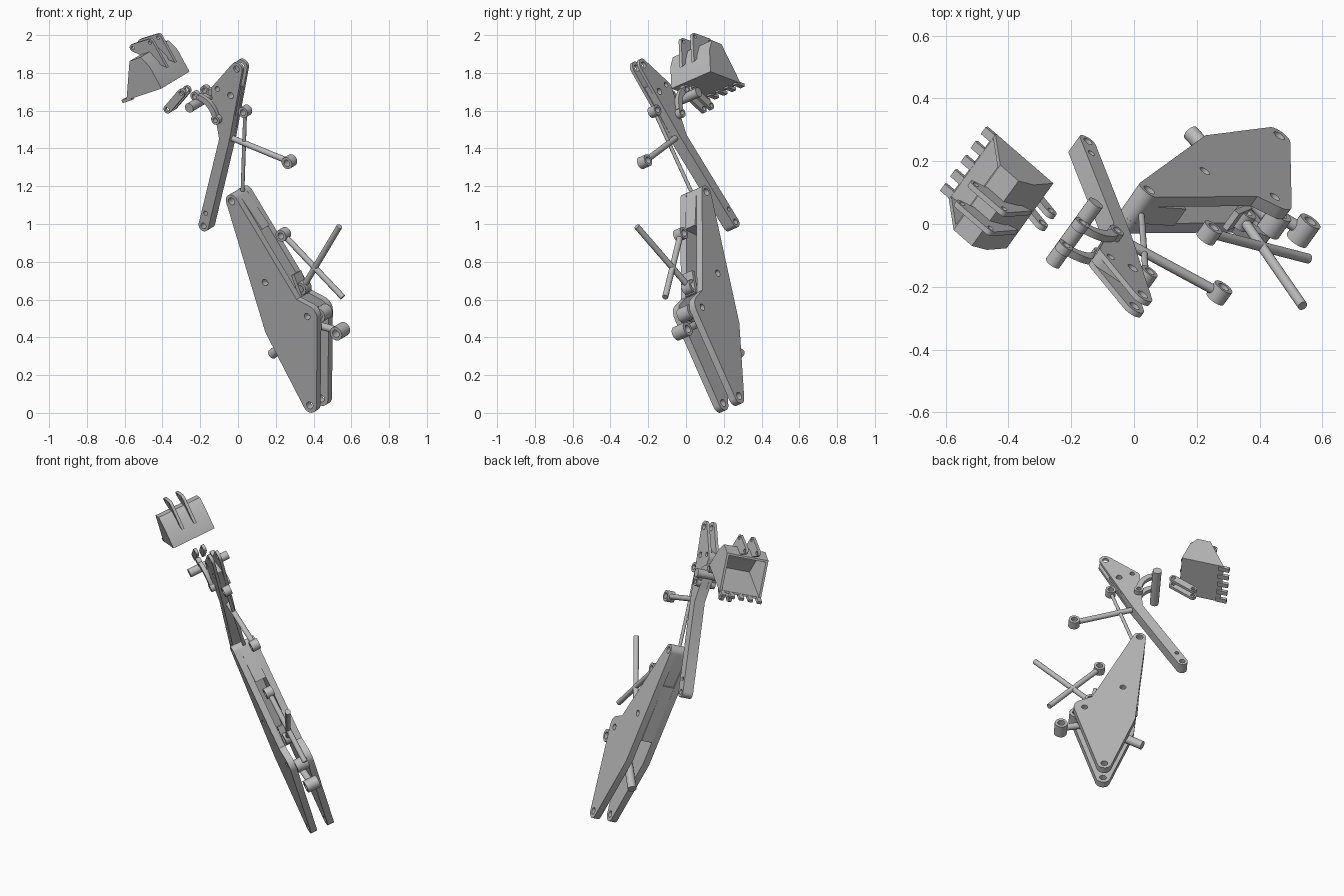
import bpy
import bmesh
import math
from mathutils import Vector, Matrix

if "Cube" in bpy.data.objects:
    bpy.data.objects.remove(bpy.data.objects["Cube"], do_unlink=True)

# Shared frame: every pin of the exploded arm runs along one tilted axis
PIN = Vector((0.55, 0.765, 0.333)).normalized()
UP = (Vector((0, 0, 1)) - PIN.z * PIN).normalized()
SIDE = PIN.cross(UP)
MID = 0.425
FRAME = Matrix.Translation(PIN * MID) @ Matrix((SIDE, UP, -PIN)).transposed().to_4x4()

steel = bpy.data.materials.new("steel_grey")
steel.use_nodes = True
GREY = (0.5, 0.5, 0.5, 1)
steel.diffuse_color = GREY
steel.node_tree.nodes["Principled BSDF"].inputs["Base Color"].default_value = GREY


def at(x, z, w=0.0):
    """In-plane position of the point seen at (x, z) on the layer w."""
    y = (MID - w - PIN.x * x - PIN.z * z) / PIN.y
    p = Vector((x, y, z))
    return Vector((SIDE.dot(p), UP.dot(p)))


def add_mesh(name, mesh):
    bm = bmesh.new()
    bm.from_mesh(mesh)
    bmesh.ops.remove_doubles(bm, verts=bm.verts, dist=1e-5)
    bmesh.ops.recalc_face_normals(bm, faces=bm.faces)
    bm.to_mesh(mesh)
    bm.free()
    mesh.name = name
    mesh.materials.clear()
    mesh.materials.append(steel)
    ob = bpy.data.objects.new(name, mesh)
    ob.matrix_world = FRAME
    bpy.context.collection.objects.link(ob)
    bpy.ops.object.select_all(action="DESELECT")
    ob.select_set(True)
    bpy.context.view_layer.objects.active = ob
    bpy.ops.object.shade_smooth_by_angle(angle=math.radians(35))
    return ob


def circle(c, r, n=24):
    return [c + r * Vector((math.cos(i * math.tau / n), math.sin(i * math.tau / n))) for i in range(n)]


def belt(nodes):
    """Counter-clockwise outline running tangentially round (centre, radius) nodes."""
    out, k = [], len(nodes)

    def normal(a, b):
        d = b[0] - a[0]
        return math.atan2(d.y, d.x) - math.acos(max(-1, min(1, (a[1] - b[1]) / d.length)))
    for i, (c, r) in enumerate(nodes):
        if r == 0:
            out.append(c)
            continue
        a0 = normal(nodes[i - 1], nodes[i])
        turn = (normal(nodes[i], nodes[(i + 1) % k]) - a0) % math.tau
        n = max(2, int(turn / 0.2))
        out += [c + r * Vector((math.cos(a0 + turn * j / n), math.sin(a0 + turn * j / n))) for j in range(n + 1)]
    return out


def slab(name, outline, w, thick, holes=()):
    """Flat outline with round holes, extruded along the pin axis."""
    cu = bpy.data.curves.new(name, "CURVE")
    cu.dimensions, cu.fill_mode, cu.extrude = "2D", "BOTH", thick / 2
    for loop in [outline] + [circle(c, r) for c, r in holes]:
        sp = cu.splines.new("POLY")
        sp.points.add(len(loop) - 1)
        for pt, p in zip(sp.points, loop):
            pt.co = (p.x, p.y, 0, 1)
        sp.use_cyclic_u = True
    tmp = bpy.data.objects.new("tmp", cu)
    bpy.context.collection.objects.link(tmp)
    deps = bpy.context.evaluated_depsgraph_get()
    mesh = bpy.data.meshes.new_from_object(tmp.evaluated_get(deps))
    bpy.data.objects.remove(tmp, do_unlink=True)
    mesh.transform(Matrix.Translation((0, 0, w)))
    return add_mesh(name, mesh)


def ribbon(path, width):
    """Closed outline of a strip that follows a path."""
    left, right = [], []
    for i, p in enumerate(path):
        d = (path[min(i + 1, len(path) - 1)] - path[max(i - 1, 0)]).normalized()
        s = Vector((-d.y, d.x)) * width / 2
        left.append(p + s)
        right.append(p - s)
    return right + left[::-1]


def tube(name, a, b, r):
    bm = bmesh.new()
    d = b - a
    m = Matrix.Translation((a + b) / 2) @ d.to_track_quat("Z", "Y").to_matrix().to_4x4()
    bmesh.ops.create_cone(bm, cap_ends=True, segments=20, radius1=r, radius2=r, depth=d.length, matrix=m)
    mesh = bpy.data.meshes.new(name)
    bm.to_mesh(mesh)
    bm.free()
    return add_mesh(name, mesh)


def ram(name, eye, end, r, eye_r, eye_len):
    """Hydraulic rod with a pin eye at one end."""
    a, b = at(*eye), at(*end)
    slab(name + "_eye", circle(a, eye_r), 0, eye_len, [(a, eye_r * 0.55)])
    start = a + (b - a).normalized() * eye_r * 0.8
    tube(name + "_rod", start.to_3d(), b.to_3d(), r)


# Boom: two side plates, read on the near plate layer
W = 0.055
NEAR = 0.075
foot, hump, notch, head, knee = [at(x, z, NEAR) for x, z in
                                 ((0.38, 0.04), (0.366, 0.51), (0.31, 0.60), (-0.034, 1.12), (0.145, 0.426))]
mid_hole = at(0.143, 0.69, NEAR)
boom = belt([(foot, 0.042), (hump, 0.064), (notch, 0), (head, 0.037), (knee, 0)])
pins = [(foot, 0.02), (hump, 0.018), (head, 0.02), (mid_hole, 0.018)]
for side, s in (("near", 1), ("far", -1)):
    slab(f"boom_plate_{side}", boom, s * W, 0.04, pins)

# Boom webs: solid head, floor under the top pocket, rear wall, lower bridge
top_edge = [head + (notch - head).normalized() * t + Vector((0.034, 0.014)) for t in (0, 0.21, 0.5, 0.64)]
top_edge[3] = notch
rear = [head.lerp(knee, t) + Vector((-0.02, 0)) * (1 - t) for t in (0.05, 0.3, 0.8)]
gap = 2 * W - 0.04
slab("boom_head_block", belt([(head, 0.036), (rear[1], 0), (top_edge[1], 0)]), 0, gap, [(head, 0.02)])
slab("boom_rear_wall", ribbon([rear[1], rear[2]], 0.02), 0, gap)
slab("boom_bridge", ribbon([top_edge[2], top_edge[3]], 0.02), 0, gap)

# Boom lift ram through the fork and its separate rod
ram("lift_barrel", (0.447, 0.527), (0.18, 0.31), 0.026, 0.04, 0.075)
ram("lift_piston", (0.54, 0.432), (0.40, 0.472), 0.02, 0.038, 0.08)
# Loose rams
ram("stick_barrel", (0.24, 0.945), (0.555, 0.612), 0.016, 0.033, 0.05)
ram("stick_piston", (0.345, 0.665), (0.537, 0.987), 0.016, 0.035, 0.055)
ram("bucket_barrel", (0.272, 1.33), (-0.04, 1.458), 0.016, 0.033, 0.05)
ram("bucket_piston", (0.038, 1.597), (0.024, 1.175), 0.01, 0.03, 0.045)

# Stick: forked side plates with a solid core
NEAR = 0.033
tip, ear, elbow, base, base2, front = [at(x, z, NEAR) for x, z in
                                       ((-0.008, 1.82), (-0.115, 1.70), (-0.10, 1.45),
                                        (-0.183, 0.99), (-0.172, 1.057), (-0.045, 1.447))]
pivot = at(-0.04, 1.68, NEAR)
ear_hole = at(-0.11, 1.715, NEAR)
stick = belt([(base, 0.031), (front, 0), (tip, 0.036), (ear, 0.035), (elbow, 0)])
stick_holes = [(base, 0.016), (base2, 0.012), (pivot, 0.018), (ear_hole, 0.014), (tip, 0.018)]
for side, s in (("near", 1), ("far", -1)):
    slab(f"stick_plate_{side}", stick, s * 0.024, 0.018, stick_holes)
core = belt([(base, 0.031), (front, 0), (front.lerp(tip, 0.72) + Vector((0.02, 0)), 0),
             (ear, 0.034), (elbow, 0)])
slab("stick_core", core, 0, 0.031, stick_holes[:4])

# Curved tipping arms with their cross pin
a, b = at(-0.197, 1.695), at(-0.087, 1.57)
bulge = (a + b) / 2 + Vector((0.045, 0.045))
bend = [a * (1 - t) ** 2 + bulge * 2 * t * (1 - t) + b * t * t for t in [i / 10 for i in range(11)]]
for side, s in (("near", 1), ("far", -1)):
    slab(f"tipping_arm_{side}", ribbon(bend[1:-1], 0.032), s * 0.047, 0.024)
    for end, c in (("upper", a), ("lower", b)):
        slab(f"tipping_arm_{end}_boss_{side}", circle(c, 0.026), s * 0.047, 0.028, [(c, 0.014)])
c = at(-0.19, 1.656)
tube("cross_pin", c.to_3d() + Vector((0, 0, 0.126)), c.to_3d() - Vector((0, 0, 0.126)), 0.026)

# Short bucket links
a, b = at(-0.357, 1.617), at(-0.283, 1.703)
for side, s in (("near", 1), ("far", -1)):
    slab(f"bucket_link_{side}", belt([(a, 0.022), (b, 0.022)]), s * 0.025, 0.018, [(a, 0.012), (b, 0.012)])

# Bucket: folded shell, side panels, ears and teeth
WIDE = 0.27
lip, rim, crown, back, heel = [at(x, z) for x, z in
                               ((-0.516, 1.70), (-0.50, 1.907), (-0.442, 1.928), (-0.394, 1.878), (-0.331, 1.762))]
ring = [lip, heel, back, crown, rim]
centre = sum(ring, Vector((0, 0))) / 5
inner = [p.lerp(centre, 0.1) for p in ring]
inner[0] = lip + (rim - lip).normalized() * 0.012
inner[4] = rim - (rim - lip).normalized() * 0.012
slab("bucket_shell", ring + inner[::-1], 0, WIDE)
for side, s in (("near", 1), ("far", -1)):
    slab(f"bucket_side_{side}", ring, s * (WIDE / 2 - 0.007), 0.0142)
    l, r, t, m = at(-0.53, 1.948), at(-0.44, 1.976), at(-0.35, 1.843), at(-0.47, 1.90)
    slab(f"bucket_ear_{side}", belt([(m, 0), (t, 0), (r, 0.02), (l, 0.02)]), s * 0.04, 0.018,
         [(l, 0.01), (r, 0.01)])
out = (lip - heel).normalized()
tooth = ribbon([lip - out * 0.03, lip + out * 0.035], 0.018)
for i in range(5):
    slab(f"bucket_tooth_{i + 1}", tooth, (i - 2) * 0.059, 0.028)
